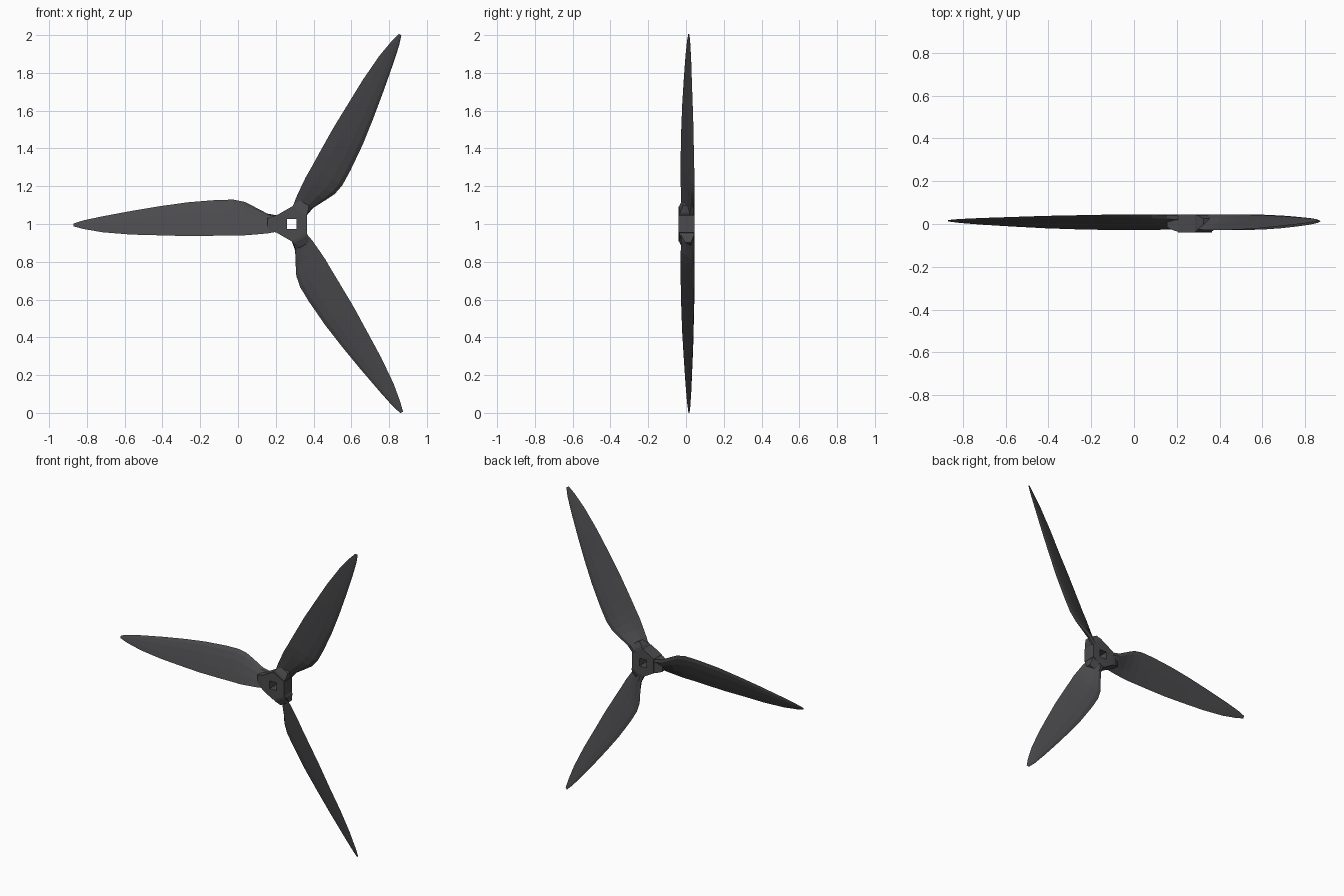
import bpy, bmesh, math
from mathutils import Matrix, Vector

if "Cube" in bpy.data.objects:
    bpy.data.objects.remove(bpy.data.objects["Cube"])

CENTRE = Vector((0.285, 0, 1.0))
dark = bpy.data.materials.new("dark_grey")
dark.diffuse_color = (0.07, 0.07, 0.075, 1)
dark.use_nodes = True
dark.node_tree.nodes["Principled BSDF"].inputs["Base Color"].default_value = dark.diffuse_color


def loft(name, rings, closed=False):
    """Skin a list of equal-sized point rings; cap the ends unless closed."""
    bm = bmesh.new()
    vs = [[bm.verts.new(p) for p in ring] for ring in rings]
    n = len(vs[0])
    pairs = list(zip(vs, vs[1:])) + ([(vs[-1], vs[0])] if closed else [])
    for a, b in pairs:
        for i in range(n):
            j = (i + 1) % n
            bm.faces.new((a[i], a[j], b[j], b[i]))
    if not closed:
        bm.faces.new(vs[0])
        bm.faces.new(vs[-1])
    bmesh.ops.recalc_face_normals(bm, faces=bm.faces)
    me = bpy.data.meshes.new(name)
    bm.to_mesh(me)
    bm.free()
    me.materials.append(dark)
    ob = bpy.data.objects.new(name, me)
    ob.location = CENTRE
    bpy.context.collection.objects.link(ob)
    return ob


# Hub: hexagonal block with a square through-hole
def hub_section(k):
    a = math.radians(15 * k)
    off = math.radians((15 * k + 30) % 60 - 30)
    ro = 0.08 / math.cos(off)
    ri = 0.026 / max(abs(math.cos(a)), abs(math.sin(a)))
    c, s = math.cos(a), math.sin(a)
    return [(r * c, y, r * s) for r, y in
            ((ri, -0.04), (ro, -0.04), (ro, 0.045), (ri, 0.045))]


loft("hub", [hub_section(k) for k in range(24)], closed=True)

# Blade stations: radius, leading z, trailing z, leading y, trailing y, thickness
STATIONS = [
    (0.075, 0.045, -0.040, 0.040, -0.025, 0.040),
    (0.130, 0.055, -0.050, 0.042, -0.026, 0.030),
    (0.200, 0.092, -0.056, 0.044, -0.028, 0.022),
    (0.250, 0.117, -0.060, 0.045, -0.029, 0.020),
    (0.310, 0.129, -0.060, 0.045, -0.029, 0.019),
    (0.400, 0.127, -0.062, 0.044, -0.028, 0.018),
    (0.550, 0.115, -0.064, 0.041, -0.025, 0.016),
    (0.700, 0.094, -0.060, 0.038, -0.020, 0.014),
    (0.850, 0.069, -0.056, 0.033, -0.012, 0.012),
    (1.000, 0.041, -0.044, 0.028, -0.003, 0.010),
    (1.100, 0.020, -0.027, 0.023, 0.005, 0.007),
    (1.155, 0.003, -0.013, 0.018, 0.012, 0.004),
]
# Aerofoil outline: position along the chord, offset in thicknesses
FOIL = [(0, 0), (0.12, 0.4), (0.35, 0.5), (0.7, 0.3),
        (1, 0), (0.7, -0.3), (0.35, -0.5), (0.12, -0.4)]


def blade_section(r, zl, zt, yl, yt, th):
    lead, trail = Vector((-r, yl, zl)), Vector((-r, yt, zt))
    d = (trail - lead).normalized()
    nrm = Vector((0, d.z, -d.y))
    return [lead.lerp(trail, u) + nrm * v * th for u, v in FOIL]


# Root collar: tapered block joining blade and hub
def collar_section(r, hw, y0, y1):
    return [(-r, y0, -hw), (-r, y1, -hw), (-r, y1, hw), (-r, y0, hw)]


COLLAR = [(0.065, 0.046, -0.038, 0.045), (0.095, 0.043, -0.032, 0.042),
          (0.130, 0.030, -0.016, 0.026)]

for i in range(3):
    turn = Matrix.Rotation(math.radians(120 * i), 3, 'Y')
    spin = lambda ring: [turn @ Vector(p) for p in ring]
    loft(f"blade_{i + 1}", [spin(blade_section(*s)) for s in STATIONS])
    loft(f"blade_collar_{i + 1}", [spin(collar_section(*s)) for s in COLLAR])
